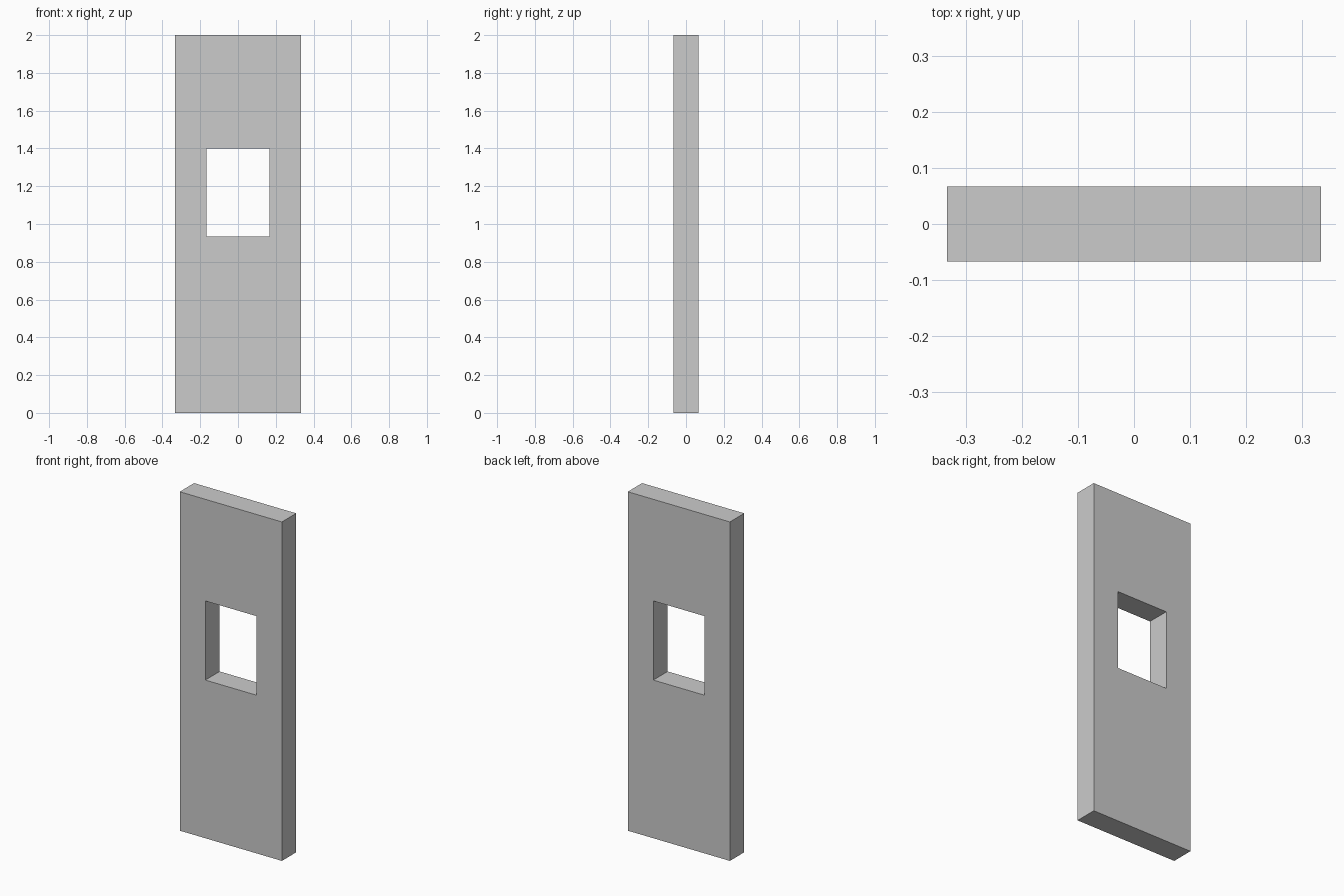
import bpy, bmesh
from mathutils import Vector

if "Cube" in bpy.data.objects:
    bpy.data.objects.remove(bpy.data.objects["Cube"])

HALF_W, HALF_T, HEIGHT = 1 / 3, 1 / 15, 2.0
HOLE_HALF_W, HOLE_BOTTOM, HOLE_TOP = 1 / 6, 14 / 15, 1.4


def rect(bm, half_w, bottom, top):
    corners = [(-half_w, bottom), (half_w, bottom), (half_w, top), (-half_w, top)]
    return [bm.verts.new((x, -HALF_T, z)) for x, z in corners]


# Front face: a ring of four quads around the window opening
bm = bmesh.new()
outer = rect(bm, HALF_W, 0, HEIGHT)
inner = rect(bm, HOLE_HALF_W, HOLE_BOTTOM, HOLE_TOP)
for i in range(4):
    j = (i + 1) % 4
    bm.faces.new((outer[i], outer[j], inner[j], inner[i]))

# Extrude through the thickness, keeping the front face
ext = bmesh.ops.extrude_face_region(bm, geom=bm.faces[:], use_keep_orig=True)
back = [g for g in ext["geom"] if isinstance(g, bmesh.types.BMVert)]
bmesh.ops.translate(bm, verts=back, vec=Vector((0, 2 * HALF_T, 0)))
bmesh.ops.recalc_face_normals(bm, faces=bm.faces[:])

# Door panel with through opening
mesh = bpy.data.meshes.new("door_panel")
bm.to_mesh(mesh)
bm.free()
bpy.context.collection.objects.link(bpy.data.objects.new("door_panel", mesh))
